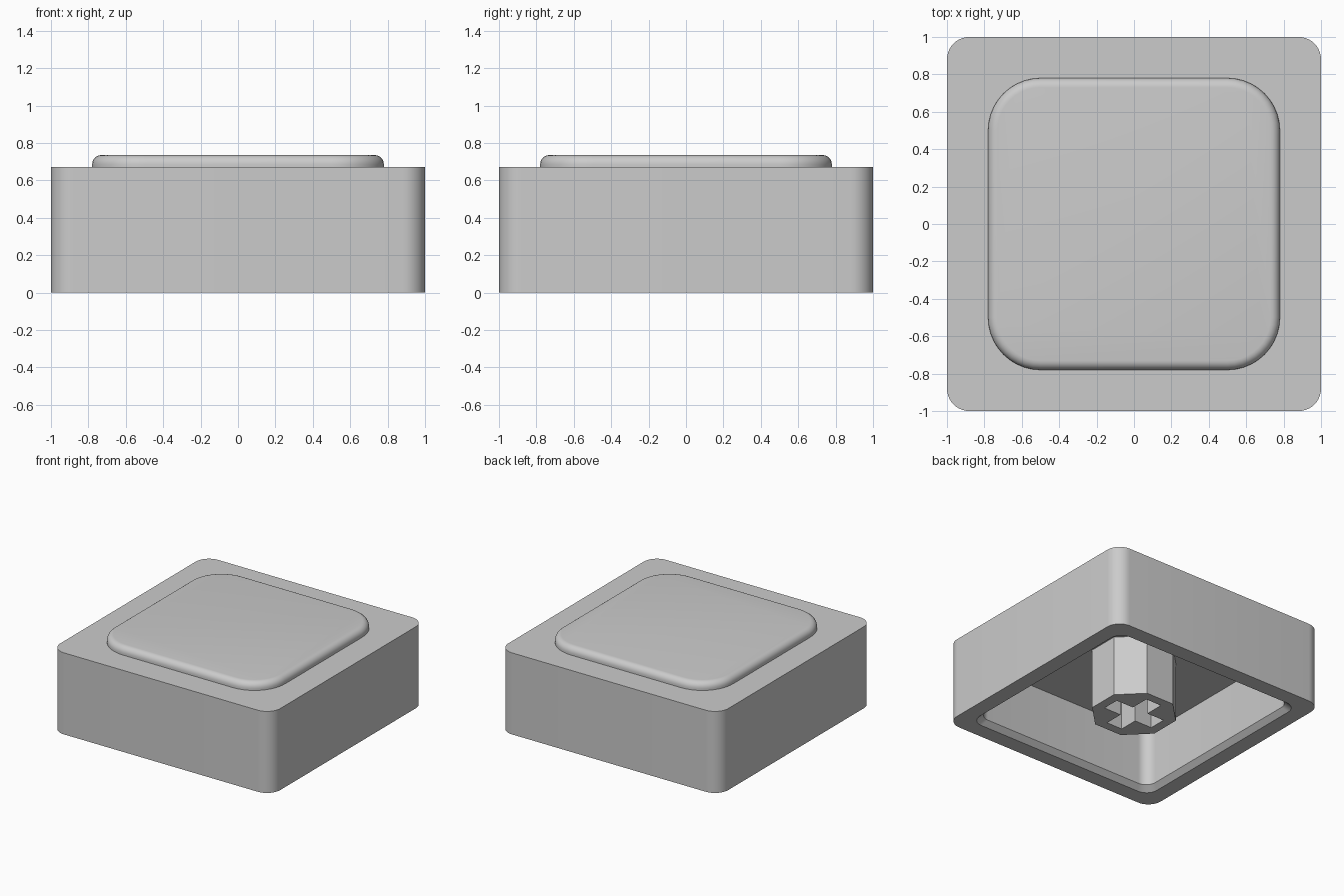
import bpy, bmesh
from math import pi, sin, cos, radians

if "Cube" in bpy.data.objects:
    bpy.data.objects.remove(bpy.data.objects["Cube"])


def ring(half, radius, z, steps=10):
    """Rounded square outline at height z."""
    pts = []
    c = half - radius
    for k, (sx, sy) in enumerate([(1, 1), (-1, 1), (-1, -1), (1, -1)]):
        for i in range(steps + 1):
            a = pi / 2 * (k + i / steps)
            pts.append((sx * c + radius * cos(a), sy * c + radius * sin(a), z))
    return pts


def loft(name, rings, angle=30):
    """Skin a stack of equal-length outlines and cap both ends."""
    bm = bmesh.new()
    loops = [[bm.verts.new(p) for p in r] for r in rings]
    for a, b in zip(loops, loops[1:]):
        n = len(a)
        for i in range(n):
            j = (i + 1) % n
            bm.faces.new((a[i], a[j], b[j], b[i]))
    bm.faces.new(loops[0][::-1])
    bm.faces.new(loops[-1])
    bmesh.ops.recalc_face_normals(bm, faces=bm.faces)
    me = bpy.data.meshes.new(name)
    bm.to_mesh(me)
    bm.free()
    ob = bpy.data.objects.new(name, me)
    bpy.context.collection.objects.link(ob)
    bpy.ops.object.select_all(action='DESELECT')
    ob.select_set(True)
    bpy.context.view_layer.objects.active = ob
    bpy.ops.object.shade_smooth_by_angle(angle=radians(angle))
    return ob


# Cap shell: ceiling, inner wall, chamfered rim, outer wall, top and raised pad
profile = [(0.83, 0.09, 0.50), (0.83, 0.09, 0.04), (0.87, 0.10, 0.0),
           (1.0, 0.12, 0.0), (1.0, 0.12, 0.67),
           (0.78, 0.28, 0.67)]
FILLET = 0.05
for i in range(7):
    a = pi / 2 * i / 6
    inset = FILLET * (1 - cos(a))
    profile.append((0.78 - inset, 0.28 - inset, 0.735 - FILLET + FILLET * sin(a)))
loft("cap_shell", [ring(*p) for p in profile])

# Eight-sided stem hanging from the ceiling
octagon = [(0.33 * cos(pi / 8 + k * pi / 4), 0.33 * sin(pi / 8 + k * pi / 4)) for k in range(8)]
stem = loft("stem", [[(x, y, z) for x, y in octagon] for z in (0.0, 0.51)])

# Cross-shaped socket cut into the stem
L, W = 0.23, 0.072
cross = []
for k in range(4):
    c, s = round(cos(k * pi / 2)), round(sin(k * pi / 2))
    for x, y in [(L, -W), (L, W), (W, W)]:
        cross.append((c * x - s * y, s * x + c * y))
cutter = loft("socket_cutter", [[(x, y, z) for x, y in cross] for z in (-0.1, 0.44)])
cutter.hide_render = True
cutter.display_type = 'WIRE'
mod = stem.modifiers.new("socket", 'BOOLEAN')
mod.operation = 'DIFFERENCE'
mod.solver = 'EXACT'
mod.object = cutter
